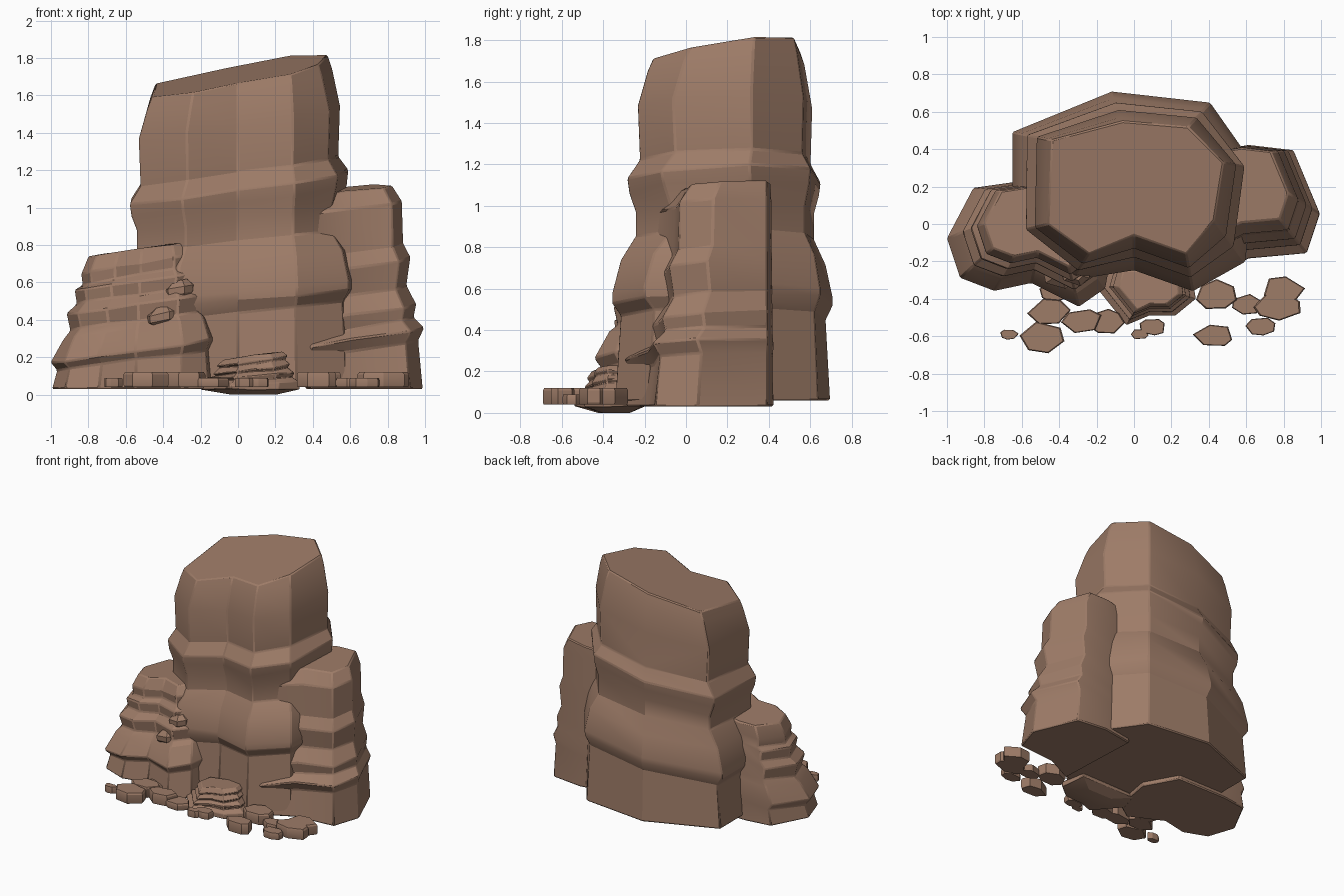
import bpy
import bmesh
import math
import random

random.seed(7)

default_cube = bpy.data.objects.get("Cube")
if default_cube:
    bpy.data.objects.remove(default_cube, do_unlink=True)

# One sandstone colour for every part
sandstone = bpy.data.materials.new("brown sandstone")
sandstone.use_nodes = True
colour = (0.34, 0.2, 0.137, 1.0)
sandstone.diffuse_color = colour
shader = next(n for n in sandstone.node_tree.nodes if n.type == 'BSDF_PRINCIPLED')
shader.inputs["Base Color"].default_value = colour
shader.inputs["Roughness"].default_value = 0.9


def spread_point(top, foot, anchor, spread):
    """Blend from top to foot outline, or scale about the anchor if no foot."""
    start, end = (top, foot) if foot else (anchor, top)
    return [a + (b - a) * spread for a, b in zip(start, end)]


def stack_rings(name, outline, anchor, levels, foot=None, bevel=0.008, wobble=0.008):
    """Loft an outline through levels of (height, spread, tilt in x, tilt in y)."""
    bm = bmesh.new()
    rings = []
    for height, spread, tilt_x, tilt_y in levels:
        ring = []
        for i, corner in enumerate(outline):
            x, y = spread_point(corner, foot[i] if foot else None, anchor, spread)
            z = height + tilt_x * (x - anchor[0]) + tilt_y * (y - anchor[1])
            if tilt_x or tilt_y:
                z += random.uniform(-wobble, wobble)
            ring.append(bm.verts.new((x, y, z)))
        rings.append(ring)
    count = len(outline)
    for upper, lower in zip(rings, rings[1:]):
        for i in range(count):
            j = (i + 1) % count
            bm.faces.new((upper[i], lower[i], lower[j], upper[j]))
    bm.faces.new(rings[0])
    bm.faces.new(list(reversed(rings[-1])))
    bmesh.ops.recalc_face_normals(bm, faces=bm.faces[:])

    mesh = bpy.data.meshes.new(name)
    bm.to_mesh(mesh)
    bm.free()
    mesh.materials.append(sandstone)
    rock = bpy.data.objects.new(name, mesh)
    bpy.context.collection.objects.link(rock)

    bpy.ops.object.select_all(action='DESELECT')
    rock.select_set(True)
    bpy.context.view_layer.objects.active = rock
    bpy.ops.object.shade_smooth_by_angle(angle=math.radians(24))
    if bevel:
        worn_edges = rock.modifiers.new("worn edges", 'BEVEL')
        worn_edges.width = bevel
        worn_edges.segments = 1
        worn_edges.limit_method = 'ANGLE'
        worn_edges.angle_limit = math.radians(30)


# Tall central column with two overhanging ledges
stack_rings(
    "main_column",
    [(-0.44, 0.45), (-0.46, 0.0), (-0.24, -0.16), (0.0, -0.06), (0.28, -0.16),
     (0.43, 0.02), (0.48, 0.33), (0.29, 0.52), (-0.06, 0.55)],
    (0.0, 0.18),
    [(1.71, 0, 0.19, 0.15), (1.64, 0.16, 0.18, 0.12), (1.46, 0.44, 0.15, 0.06),
     (1.2, 0.38, 0.14, 0.04), (1.11, 0.74, 0.14, 0.04), (1.04, 0.68, 0.14, 0.04),
     (0.95, 0.5, 0.12, 0.04), (0.83, 0.5, 0.1, 0.03), (0.72, 0.92, 0.1, 0.02),
     (0.56, 1.17, 0.1, 0.02), (0.51, 1.16, 0.1, 0.02), (0.45, 0.92, 0.1, 0.02),
     (0.06, 1.08, 0, 0)],
    foot=[(-0.62, 0.485), (-0.62, -0.04), (-0.32, -0.28), (0.0, -0.22), (0.31, -0.33),
          (0.57, -0.17), (0.63, 0.3), (0.39, 0.63), (-0.11, 0.685)])

# Medium column on the model's left
stack_rings(
    "left_column",
    [(0.4, 0.38), (0.42, -0.1), (0.58, -0.02), (0.8, 0.0), (0.85, 0.15),
     (0.75, 0.39), (0.58, 0.41)],
    (0.5, 0.38),
    [(1.1, 0.93, 0.1, 0.07), (1.01, 1.08, 0.1, 0.07), (0.79, 1.1, 0.12, 0.08),
     (0.71, 1.21, 0.12, 0.08), (0.56, 1.15, 0.12, 0.08), (0.46, 1.3, 0.12, 0.08),
     (0.38, 1.26, 0.13, 0.08), (0.31, 1.42, 0.13, 0.06), (0.25, 1.33, 0.13, 0.06),
     (0.03, 1.4, 0, 0)])

# Short column on the model's right
stack_rings(
    "right_column",
    [(-0.74, 0.18), (-0.84, -0.01), (-0.79, -0.16), (-0.66, -0.21), (-0.52, -0.18),
     (-0.34, -0.27), (-0.24, -0.2), (-0.2, 0.02), (-0.3, 0.2), (-0.6, 0.2)],
    (-0.45, 0.15),
    [(0.79, 0.9, 0.16, 0), (0.71, 1.0, 0.16, 0), (0.65, 0.98, 0.16, 0),
     (0.62, 1.09, 0.16, 0), (0.55, 1.06, 0.16, 0), (0.5, 1.2, 0.16, 0),
     (0.41, 1.15, 0.15, 0), (0.37, 1.25, 0.15, 0), (0.25, 1.42, 0.14, 0),
     (0.2, 1.33, 0.13, 0), (0.03, 1.4, 0, 0)])

# Low layered outcrop at the foot of the cliff
stack_rings(
    "front_outcrop",
    [(-0.16, -0.2), (-0.2, -0.34), (-0.04, -0.54), (0.08, -0.49), (0.22, -0.49),
     (0.33, -0.4), (0.3, -0.2)],
    (0.1, -0.33),
    [(0.21, 0.6, 0.14, 0), (0.18, 0.72, 0.14, 0), (0.165, 0.66, 0.12, 0),
     (0.14, 0.78, 0.12, 0), (0.125, 0.72, 0.1, 0), (0.1, 0.88, 0.06, 0),
     (0.085, 0.82, 0.04, 0), (0.06, 1.0, 0.03, 0), (0.03, 1.0, 0.02, 0),
     (0.0, 0.45, 0, 0)],
    bevel=0.004, wobble=0.006)


def loose_rock(name, x, y, width, depth, levels, sides):
    """Irregular flat stone made from a jittered polygon."""
    outline = []
    start = random.uniform(0, math.tau)
    for i in range(sides):
        angle = start + math.tau * (i + random.uniform(-0.2, 0.2)) / sides
        reach = random.uniform(0.92, 1.08)
        outline.append((x + width * reach * math.cos(angle),
                        y + depth * reach * math.sin(angle)))
    stack_rings(name, outline, (x, y), levels, bevel=0, wobble=0.004)


# Broken chips set into the front of the short column
chip_profile = ((0.05, 0.5), (0.015, 1.0), (-0.02, 0.95), (-0.05, 0.5))
chips = [(-0.31, -0.27, 0.56, 0.08), (-0.4, -0.27, 0.42, 0.1)]
for number, (x, y, z, size) in enumerate(chips, 1):
    loose_rock(f"ledge_chip_{number}", x, y, size, size * 0.8,
               [(z + dz, scale, 0.2, 0) for dz, scale in chip_profile], 6)

# Flat stones scattered along the front
stones = [(-0.67, -0.59, 0.05, 0.03), (-0.49, -0.61, 0.13, 0.09),
          (-0.45, -0.47, 0.12, 0.07), (-0.42, -0.37, 0.09, 0.05),
          (-0.28, -0.52, 0.11, 0.07), (-0.15, -0.52, 0.1, 0.07),
          (0.03, -0.59, 0.05, 0.03), (0.1, -0.55, 0.07, 0.05),
          (0.43, -0.6, 0.11, 0.06), (0.44, -0.38, 0.12, 0.08),
          (0.6, -0.43, 0.08, 0.06), (0.68, -0.55, 0.08, 0.05),
          (0.77, -0.44, 0.13, 0.08), (0.8, -0.35, 0.12, 0.07)]
for number, (x, y, width, depth) in enumerate(stones, 1):
    top = 0.12 if width > 0.1 else 0.09
    loose_rock(f"flat_stone_{number}", x, y, width, depth,
               [(top, 0.93, 0, 0), (top - 0.012, 1.0, 0, 0),
                (0.05, 1.0, 0, 0), (0.04, 0.95, 0, 0)], random.choice((6, 7)))
